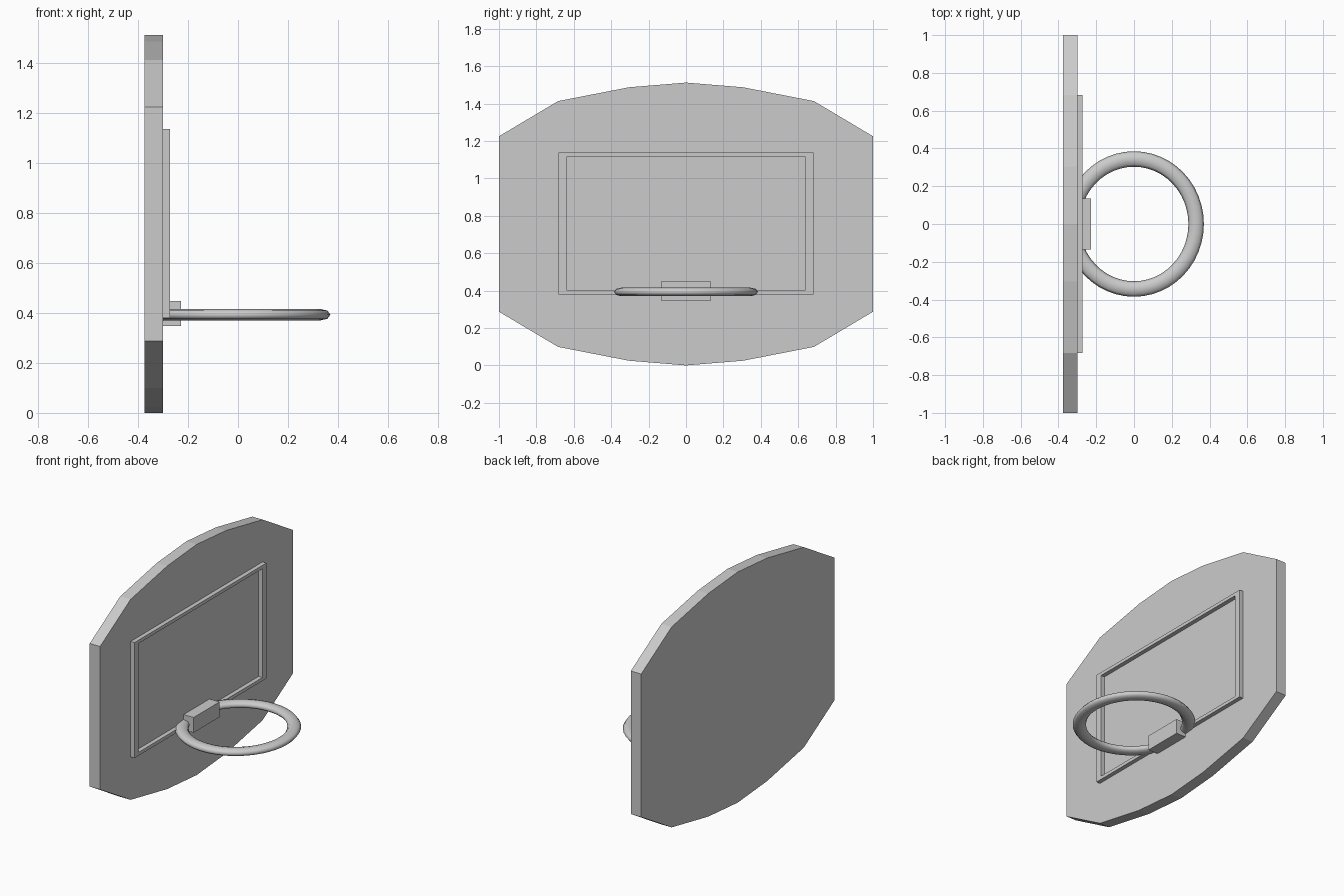
import bpy, bmesh, math

if "Cube" in bpy.data.objects:
    bpy.data.objects.remove(bpy.data.objects["Cube"])

grey = bpy.data.materials.new("light grey")
grey.diffuse_color = (0.6, 0.6, 0.6, 1)
grey.use_nodes = True
grey.node_tree.nodes["Principled BSDF"].inputs["Base Color"].default_value = grey.diffuse_color


def finish(name, bm, smooth=False):
    bmesh.ops.recalc_face_normals(bm, faces=bm.faces)
    for f in bm.faces:
        f.smooth = smooth
    me = bpy.data.meshes.new(name)
    bm.to_mesh(me)
    bm.free()
    me.materials.append(grey)
    ob = bpy.data.objects.new(name, me)
    bpy.context.collection.objects.link(ob)
    return ob


def slab(name, outline, x0, x1):
    """Extrude a (y, z) outline along x."""
    bm = bmesh.new()
    a = [bm.verts.new((x0, y, z)) for y, z in outline]
    b = [bm.verts.new((x1, y, z)) for y, z in outline]
    n = len(outline)
    bm.faces.new(a)
    bm.faces.new(b)
    for i in range(n):
        j = (i + 1) % n
        bm.faces.new((a[i], a[j], b[j], b[i]))
    return finish(name, bm)


def rect(w, z0, z1):
    return [(w, z0), (w, z1), (-w, z1), (-w, z0)]


# Backboard: quarter outline mirrored both ways about its middle height
MID = 0.756
quarter = [(1.0, 0.469), (0.684, 0.657), (0.305, 0.731)]
top = quarter + [(0, MID)] + [(-y, h) for y, h in reversed(quarter)]
outline = [(y, MID + h) for y, h in top] + [(-y, MID - h) for y, h in top]
slab("backboard", outline, -0.375, -0.30)

# Raised target frame: ring of four quads, closed front, back and sides
bm = bmesh.new()
loops = [[bm.verts.new((x, y, z)) for y, z in r]
         for x, r in ((-0.302, rect(0.683, 0.38, 1.137)), (-0.272, rect(0.683, 0.38, 1.137)),
                      (-0.272, rect(0.64, 0.402, 1.115)), (-0.302, rect(0.64, 0.402, 1.115)))]
for k in range(4):
    p, q = loops[k], loops[(k + 1) % 4]
    for i in range(4):
        j = (i + 1) % 4
        bm.faces.new((p[i], p[j], q[j], q[i]))
finish("target_frame", bm)

# Bracket holding the hoop
slab("hoop_bracket", rect(0.134, 0.348, 0.448), -0.302, -0.228)

# Hoop: slightly oval ring with a flattened eight-sided section
bm = bmesh.new()
N, M = 48, 8
rings = []
for i in range(N):
    t = 2 * math.pi * i / N
    ring = []
    for k in range(M):
        s = 2 * math.pi * k / M
        r = 0.041 * math.cos(s)
        ring.append(bm.verts.new(((0.329 + r) * math.cos(t), (0.344 + r) * math.sin(t),
                                  0.393 + 0.023 * math.sin(s))))
    rings.append(ring)
for i in range(N):
    p, q = rings[i], rings[(i + 1) % N]
    for k in range(M):
        l = (k + 1) % M
        bm.faces.new((p[k], q[k], q[l], p[l]))
finish("hoop", bm, smooth=True)
